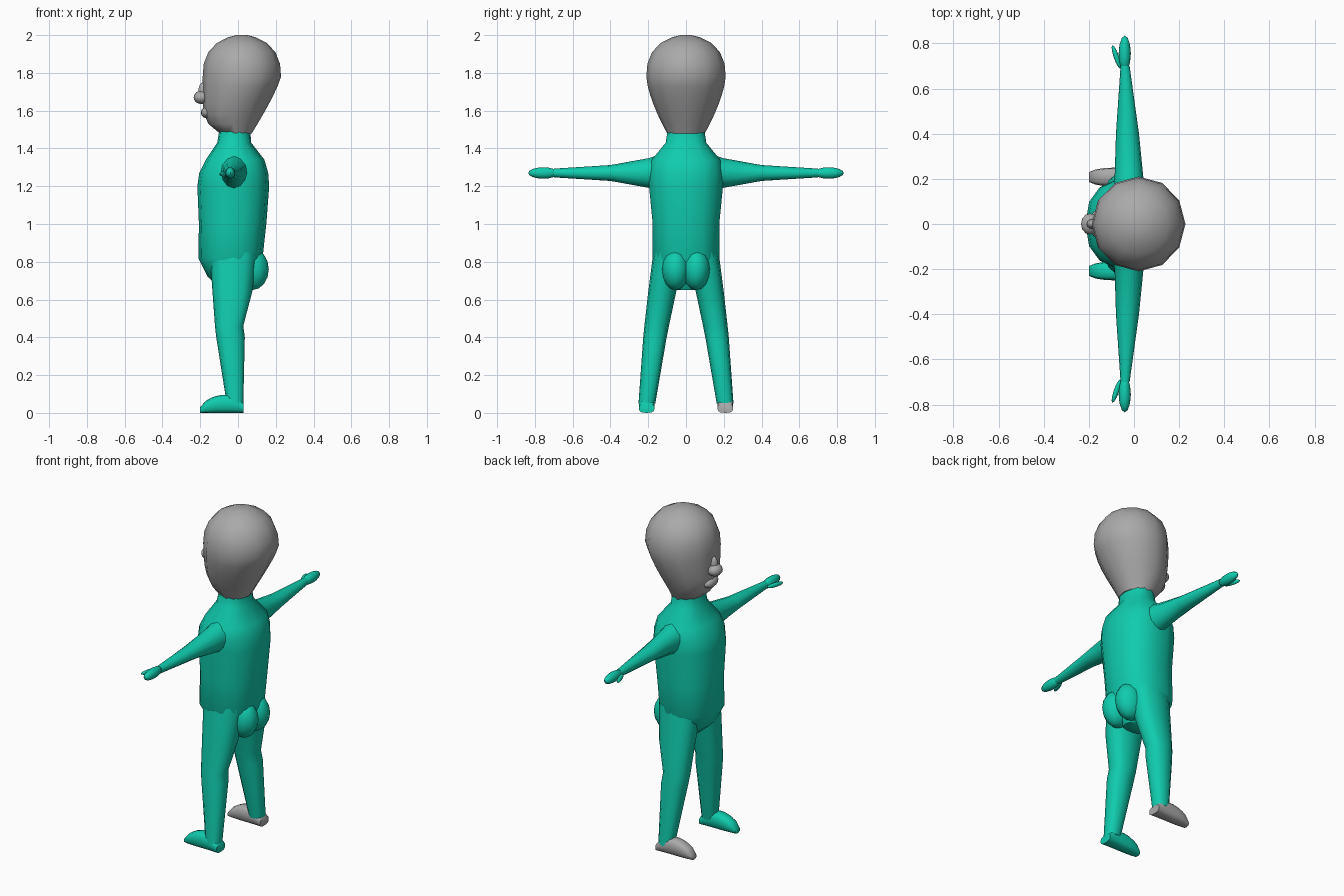
import bpy, bmesh, math
from mathutils import Matrix, Vector

old = bpy.data.objects.get("Cube")
if old:
    bpy.data.objects.remove(old, do_unlink=True)


def material(name, rgb):
    mat = bpy.data.materials.new(name)
    mat.use_nodes = True
    mat.diffuse_color = (*rgb, 1)
    bsdf = next(n for n in mat.node_tree.nodes if n.type == "BSDF_PRINCIPLED")
    bsdf.inputs["Base Color"].default_value = (*rgb, 1)
    return mat


teal = material("teal suit", (.005, .6, .42))
gray = material("neutral gray", (.4, .4, .4))


def finish(name, bm, mat):
    """Turn a bmesh into a smooth shaded object of one colour."""
    bmesh.ops.recalc_face_normals(bm, faces=bm.faces)
    mesh = bpy.data.meshes.new(name)
    bm.to_mesh(mesh)
    bm.free()
    mesh.materials.append(mat)
    part = bpy.data.objects.new(name, mesh)
    bpy.context.collection.objects.link(part)
    bpy.ops.object.select_all(action="DESELECT")
    part.select_set(True)
    bpy.context.view_layer.objects.active = part
    bpy.ops.object.shade_smooth_by_angle(angle=math.radians(50))


def blob(name, centre, radii, mat, tilt=0):
    """Ellipsoid turned by tilt about the vertical."""
    bm = bmesh.new()
    place = (Matrix.Translation(centre) @ Matrix.Rotation(tilt, 4, "Z")
             @ Matrix.Diagonal((*radii, 1)))
    bmesh.ops.create_uvsphere(bm, u_segments=12, v_segments=8, radius=1, matrix=place)
    finish(name, bm, mat)


def loft(name, rings, mat, axis="z", sides=14, power=1):
    """Skin rounded sections, each given as a centre and half extents."""
    bm = bmesh.new()
    u, v = ["xyz".index(other) for other in "xyz" if other != axis]
    loops = []
    for centre, half in rings:
        loop = []
        for k in range(sides):
            angle = math.tau * k / sides
            point = Vector(centre)
            for i, wave in ((u, math.cos(angle)), (v, math.sin(angle))):
                point[i] += half[i] * math.copysign(abs(wave) ** power, wave)
            loop.append(bm.verts.new(point))
        loops.append(loop)
    for low, high in zip(loops, loops[1:]):
        for k in range(sides):
            n = (k + 1) % sides
            bm.faces.new((low[k], low[n], high[n], high[k]))
    bm.faces.new(loops[0])
    bm.faces.new(loops[-1])
    finish(name, bm, mat)


def section(z, front, back, width, y=0):
    """Horizontal ring from its front and back x and its half width."""
    return ((front + back) / 2, y, z), ((back - front) / 2, width, 0)


# Torso with neck
torso = [(.65, -.08, .06, .05), (.72, -.16, .1, .13), (.82, -.21, .13, .18),
         (1, -.207, .15, .18), (1.2, -.215, .165, .2), (1.27, -.205, .16, .2),
         (1.34, -.17, .14, .185), (1.43, -.11, .07, .11), (1.49, -.1, .065, .1)]
loft("torso", [section(*row) for row in torso], teal, power=.85)


# Head: straight face and sloping nape below the brow, dome above it
def head_section(z):
    brow, front, back, width = 1.78, -.187, .228, .21
    if z < brow:
        drop = (brow - z) / .3
        return section(z, front + .09 * drop ** 6, back - .155 * drop ** 1.2,
                       width - .11 * drop ** 1.5)
    shrink = math.sqrt(max(.02, 1 - ((z - brow) / .22) ** 2.5))
    middle = .02
    return section(z, middle + (front - middle) * shrink,
                   middle + (back - middle) * shrink, width * shrink)


lower = [1.48 + .05 * k for k in range(7)]
upper = [1.78 + .22 * math.sin(math.pi / 2 * k / 5) for k in range(1, 6)]
loft("head", [head_section(z) for z in lower + upper], gray, sides=12)

# Nose and lips
blob("nose", (-.195, 0, 1.67), (.04, .047, .035), gray)
blob("nose_bridge", (-.185, 0, 1.7), (.025, .022, .05), gray)
blob("lips", (-.165, 0, 1.59), (.032, .06, .03), gray)

for side, s, foot_mat in (("left", -1, teal), ("right", 1, gray)):
    # Arm tapering to the wrist
    arm = [(.1, .1, .11), (.2, .064, .078), (.4, .051, .042), (.7, .02, .023)]
    loft(side + "_arm", [((-.015 - .035 * y, s * y, 1.27), (rx, 0, rz))
                         for y, rx, rz in arm], teal, axis="y", sides=12)

    # Closed hand and thumb
    blob(side + "_hand", (-.041, s * .755, 1.27), (.027, .08, .03), teal)
    blob(side + "_thumb", (-.078, s * .74, 1.265), (.012, .055, .013), teal, s * .33)

    # Buttock
    blob(side + "_buttock", (.075, s * .055, .76), (.088, .073, .11), teal)

    # Leg splaying outwards to the ankle
    leg = [(.05, -.06, .028), (.4, -.115, .036), (.46, -.122, .028),
           (.64, -.135, .075), (.85, -.15, .1)]
    loft(side + "_leg", [section(z, front, back, .042 + .05 * z,
                                 s * (.21 - .15 * z ** 1.3))
                         for z, front, back in leg], teal, sides=12, power=.85)

    # Foot with a rounded toe, highest at the instep
    foot = []
    for k in range(9):
        t = k / 8
        top = .03 + .02 * t + .055 * max(0, math.sin(math.pi * t)) ** .6
        width = .042 - .02 * (1 - t) ** 6
        foot.append(((-.2 + .23 * t, s * .208, top / 2), (0, width, top / 2)))
    loft(side + "_foot", foot, foot_mat, axis="x", sides=12, power=.7)
